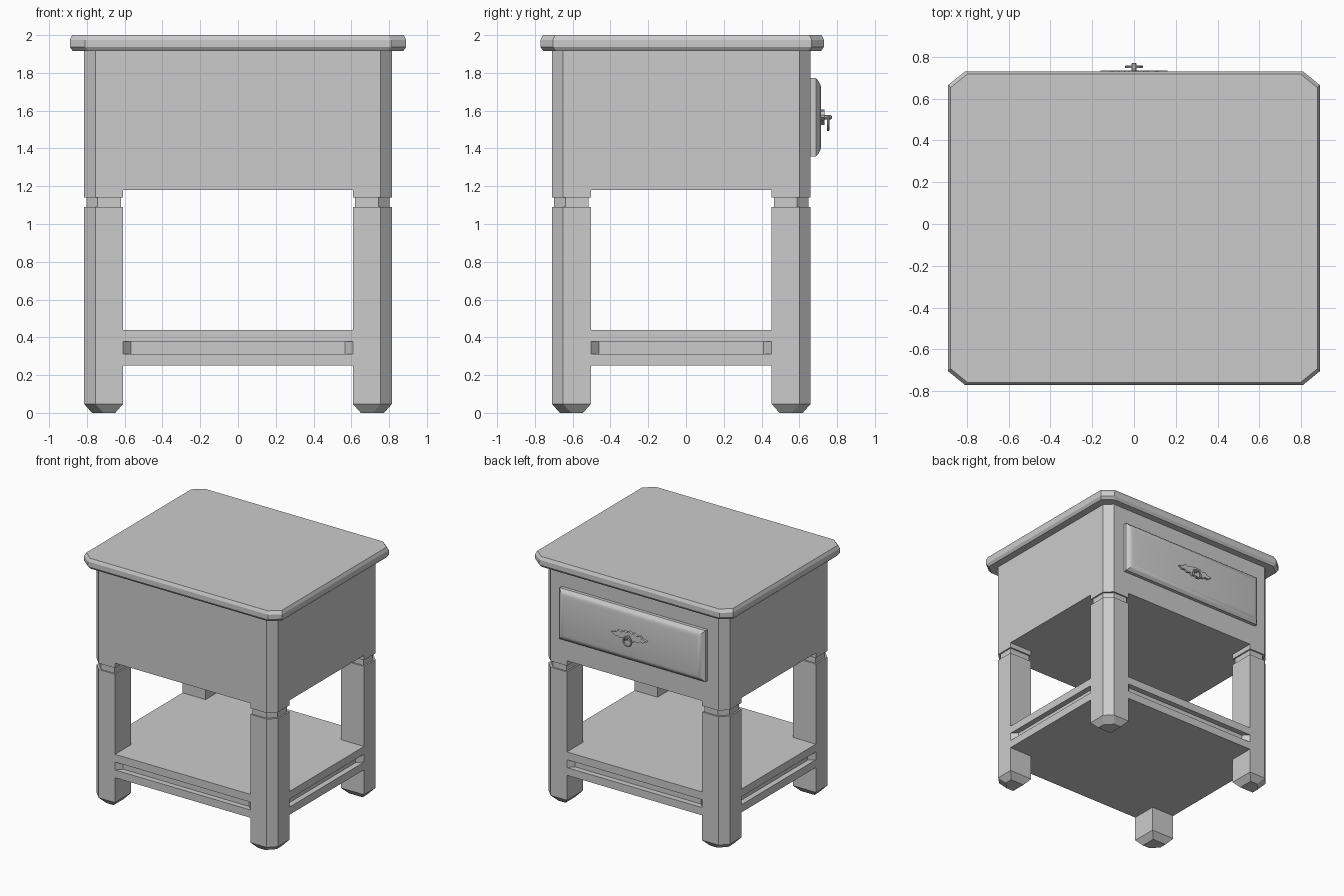
import bpy, bmesh, math
from mathutils import Matrix

if "Cube" in bpy.data.objects:
    bpy.data.objects.remove(bpy.data.objects["Cube"])

CY = -0.025            # body centre in y
X, Y = 0.815, 0.685    # body half sizes
LEG = 0.207            # leg width


def make_object(name, bm, smooth=False):
    bmesh.ops.recalc_face_normals(bm, faces=bm.faces)
    me = bpy.data.meshes.new(name)
    bm.to_mesh(me)
    bm.free()
    ob = bpy.data.objects.new(name, me)
    bpy.context.collection.objects.link(ob)
    if smooth:
        bpy.context.view_layer.objects.active = ob
        ob.select_set(True)
        bpy.ops.object.shade_smooth_by_angle(angle=math.radians(35))
        ob.select_set(False)
    return ob


def loft(name, sections, matrix=Matrix(), smooth=False):
    """sections: list of (height, outline points)"""
    bm = bmesh.new()
    rings = [[bm.verts.new(matrix @ Matrix.Translation((x, y, h)).translation)
              for x, y in pts] for h, pts in sections]
    n = len(rings[0])
    for a, b in zip(rings, rings[1:]):
        for i in range(n):
            j = (i + 1) % n
            bm.faces.new((a[i], a[j], b[j], b[i]))
    bm.faces.new(rings[0][::-1])
    bm.faces.new(rings[-1])
    return make_object(name, bm, smooth)


def octagon(hx, hy, cx, cy, oy=0.0):
    return [(-hx + cx, oy - hy), (hx - cx, oy - hy), (hx, oy - hy + cy), (hx, oy + hy - cy),
            (hx - cx, oy + hy), (-hx + cx, oy + hy), (-hx, oy + hy - cy), (-hx, oy - hy + cy)]


# table top with bevelled rims
loft("table_top", [(z, octagon(0.89 - d, 0.75 - d, 0.08, 0.065, -0.02)) for z, d in
                   [(1.915, 0.015), (1.937, 0), (1.975, 0), (2.0, 0.012)]])

# cabinet box
loft("cabinet_box", [(z, octagon(X, Y, 0.06, 0.06, CY)) for z in (1.18, 1.917)])


# legs: outer corner chamfered, grooved neck, tapered foot
def leg_outline(sx, sy, d):
    c, a, b = 0.06, d, LEG - d
    pts = [(a + c, a), (b, a), (b, b), (a, b), (a, a + c)]
    return [(sx * (X - u), CY + sy * (Y - v)) for u, v in pts]


for sx, side in ((-1, "left"), (1, "right")):
    for sy, end in ((-1, "front"), (1, "back")):
        prof = [(0, 0.042), (0.048, 0), (1.09, 0), (1.09, 0.012),
                (1.14, 0.012), (1.14, 0), (1.2, 0)]
        loft(f"{end}_{side}_leg", [(z, leg_outline(sx, sy, d)) for z, d in prof])

# shelf: two boards around a recessed core with slanted groove ends
for name, z0, z1 in (("shelf_lower_board", 0.25, 0.313), ("shelf_upper_board", 0.377, 0.44)):
    loft(name, [(z, octagon(X, Y, 0.1, 0.1, CY)) for z in (z0, z1)])
g, s = 0.045, 0.042
xi, yi = X - LEG, Y - LEG
quarter = [(xi - s, Y - g), (xi, Y), (X, yi), (X - g, yi - s)]
core = []
for sx, sy in ((1, 1), (1, -1), (-1, -1), (-1, 1)):
    q = [(sx * x, CY + sy * y) for x, y in quarter]
    core += q if sx * sy > 0 else q[::-1]
loft("shelf_core", [(z, core) for z in (0.31, 0.38)])

# parts on the back face: local z points along +y, local y points up
FACE = Matrix.Translation((0, 0, 1.565)) @ Matrix.Rotation(math.radians(-90), 4, 'X') @ Matrix.Scale(-1, 4, (0, 1, 0))


def rect(hx, hy):
    return [(-hx, -hy), (hx, -hy), (hx, hy), (-hx, hy)]


# drawer front with rounded border
loft("drawer_front", [(y, rect(0.655 - d, 0.208 - d)) for y, d in
                      [(0.65, 0), (0.687, 0), (0.703, 0.018), (0.712, 0.036), (0.716, 0.055)]],
     FACE, True)

# ornate handle plate, mirrored half outline
half = [(0, 0.042), (0.025, 0.03), (0.045, 0.036), (0.07, 0.02), (0.1, 0.03), (0.115, 0.012),
        (0.16, 0.0), (0.125, -0.02), (0.1, -0.014), (0.08, -0.03), (0.05, -0.024), (0.03, -0.042)]
plate = half + [(0, -0.034)] + [(-x, y) for x, y in half[:0:-1]]
loft("handle_plate", [(y, plate) for y in (0.71, 0.734)], FACE)


# handle pin
def disc(r, n=10):
    return [(r * math.cos(i * math.tau / n), r * math.sin(i * math.tau / n)) for i in range(n)]


loft("handle_pin", [(0.73, disc(0.012)), (0.768, disc(0.012)), (0.772, disc(0.007))], FACE)

# hanging ring
bpy.ops.mesh.primitive_torus_add(major_radius=0.036, minor_radius=0.007, major_segments=20,
                                 minor_segments=8, location=(0, 0.753, 1.534),
                                 rotation=(math.radians(90), 0, 0))
ring = bpy.context.object
ring.name = "handle_ring"
bpy.ops.object.shade_smooth_by_angle()
